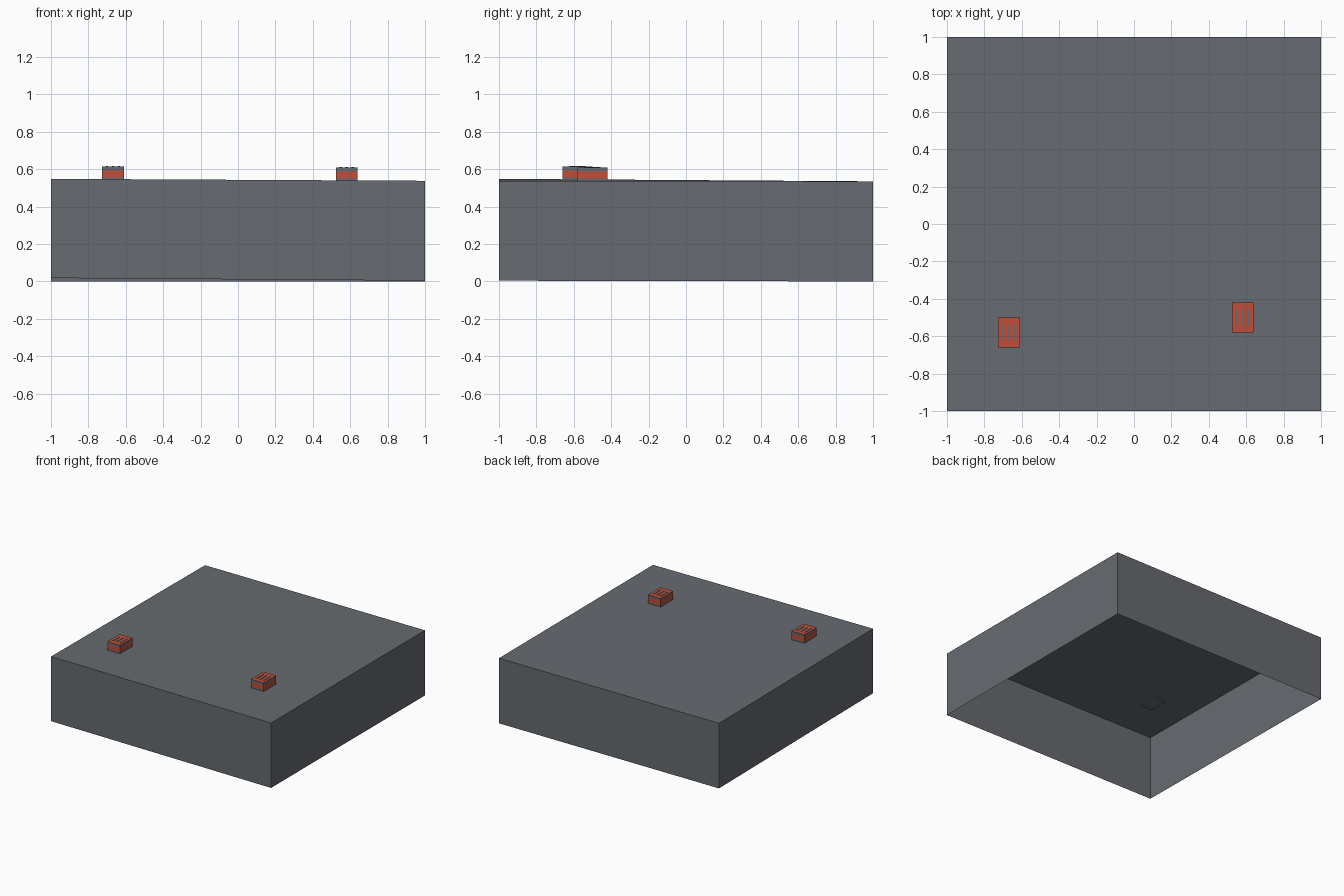
import bpy
import bmesh

if "Cube" in bpy.data.objects:
    bpy.data.objects.remove(bpy.data.objects["Cube"], do_unlink=True)


def material(name, rgb):
    m = bpy.data.materials.new(name)
    m.use_nodes = True
    m.diffuse_color = (*rgb, 1)
    m.node_tree.nodes["Principled BSDF"].inputs["Base Color"].default_value = (*rgb, 1)
    return m


grey = material("slate_grey", (0.135, 0.145, 0.16))
red = material("brick_red", (0.53, 0.075, 0.04))


def box(bm, low, high):
    verts = bmesh.ops.create_cube(bm, size=1)["verts"]
    for v in verts:
        v.co = [(a + b) / 2 + c * (b - a) for a, b, c in zip(low, high, v.co)]
    return verts


def finish(name, bm, mats):
    mesh = bpy.data.meshes.new(name)
    bm.to_mesh(mesh)
    bm.free()
    for m in mats:
        mesh.materials.append(m)
    obj = bpy.data.objects.new(name, mesh)
    bpy.context.collection.objects.link(obj)
    return obj


def lift(x, y):
    """Slight slope of the slab, rising to the front right corner."""
    return 0.0035 * (1 - x) * (1 - y) + 0.002 * (1 - y)


# Open-bottomed thin slab
bm = bmesh.new()
box(bm, (-1, -1, 0), (1, 1, 0.535))
bottom = [f for f in bm.faces if f.normal.z < -0.9]
bmesh.ops.delete(bm, geom=bottom, context="FACES_ONLY")
for v in bm.verts:
    v.co.z += lift(v.co.x, v.co.y) * (0.75 if v.co.z > 0.3 else 1)
finish("slab", bm, [grey])


# Roof unit: banded housing with raised top slats
def roof_unit(side, x, y, base):
    bm = bmesh.new()
    hx, hy = 0.058, 0.08
    top = base + 0.073
    box(bm, (x - hx, y - hy, base - 0.006), (x + hx, y + hy, top))
    for z in (base + 0.014, base + 0.052):
        bmesh.ops.bisect_plane(bm, geom=bm.verts[:] + bm.edges[:] + bm.faces[:],
                               plane_co=(0, 0, z), plane_no=(0, 0, 1))
    bm.normal_update()
    for f in bm.faces:
        h = f.calc_center_median().z - base
        f.material_index = 1 if f.normal.z > 0.9 or 0.014 < h < 0.052 else 0
    finish(side + "_roof_unit", bm, [grey, red])

    bm = bmesh.new()
    for dx in (-0.032, 0, 0.032):
        box(bm, (x + dx - 0.006, y - 0.042, top - 0.002),
            (x + dx + 0.006, y + 0.042, top + 0.003))
    finish(side + "_roof_slats", bm, [grey])


roof_unit("right", -0.668, -0.58, 0.542)
roof_unit("left", 0.582, -0.5, 0.537)
